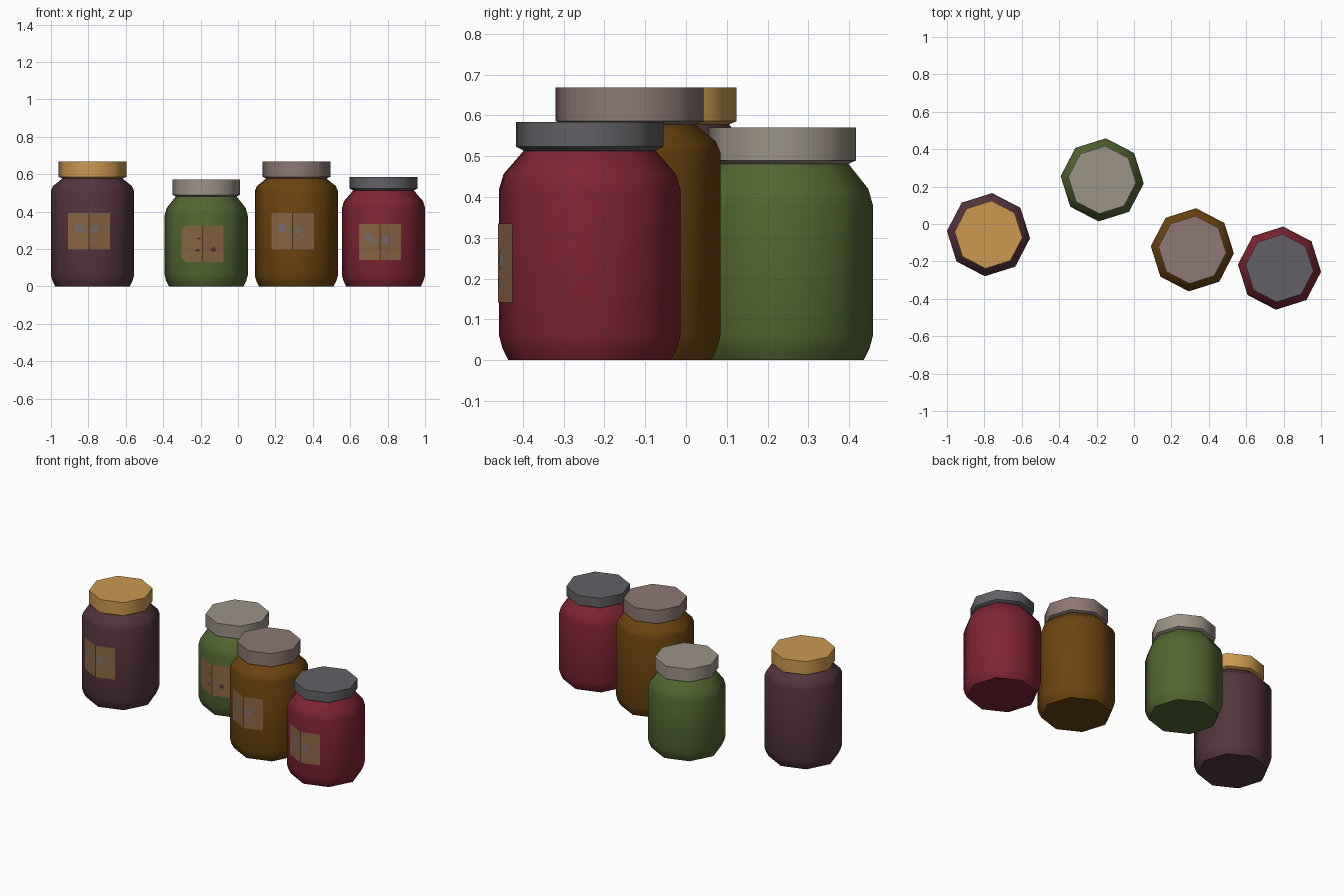
import bpy, bmesh, math

if "Cube" in bpy.data.objects:
    bpy.data.objects.remove(bpy.data.objects["Cube"])

OFF = math.radians(-5)      # twist of the octagons
R = 0.223                   # jar radius


def srgb(r, g, b):
    f = lambda c: (c / 255 / 12.92) if c < 11 else ((c / 255 + 0.055) / 1.055) ** 2.4
    return (f(r), f(g), f(b), 1)


def material(name, *rgb):
    m = bpy.data.materials.new(name)
    m.diffuse_color = srgb(*rgb)
    m.use_nodes = True
    m.node_tree.nodes["Principled BSDF"].inputs["Base Color"].default_value = m.diffuse_color
    return m


plum = material("plum", 84, 52, 60)
green = material("green", 82, 102, 49)
brown = material("brown", 106, 67, 15)
red = material("red", 126, 36, 50)
gold = material("gold", 204, 153, 79)
beige = material("beige", 156, 147, 134)
rose = material("rose", 142, 120, 115)
grey = material("grey", 98, 96, 101)
paper = material("label_tan", 138, 102, 70)
smudge = material("print_grey", 122, 113, 112)


def make_object(name, bm, mats, loc, smooth=False):
    me = bpy.data.meshes.new(name)
    bm.to_mesh(me)
    bm.free()
    ob = bpy.data.objects.new(name, me)
    ob.location = loc
    for m in mats:
        me.materials.append(m)
    bpy.context.collection.objects.link(ob)
    if smooth:
        bpy.ops.object.select_all(action='DESELECT')
        ob.select_set(True)
        bpy.context.view_layer.objects.active = ob
        bpy.ops.object.shade_smooth_by_angle(angle=math.radians(50))
    return ob


def lathe(profile):
    """Eight-sided closed solid from (radius, height) rings, bottom to top."""
    bm = bmesh.new()
    rings = [[bm.verts.new((r * math.cos(OFF + i * math.pi / 4),
                            r * math.sin(OFF + i * math.pi / 4), z)) for i in range(8)]
             for r, z in profile]
    for a, b in zip(rings, rings[1:]):
        for i in range(8):
            j = (i + 1) % 8
            bm.faces.new((a[i], a[j], b[j], b[i]))
    bm.faces.new(rings[0][::-1])
    bm.faces.new(rings[-1])
    return bm


def corner(deg):
    a = math.radians(deg)
    return R * math.cos(a), R * math.sin(a)


LEFT, MID, RIGHT = corner(-140), corner(-95), corner(-50)


def front_y(x):
    """Depth of the jar's two front facets at x."""
    end = LEFT if x < MID[0] else RIGHT
    t = (x - MID[0]) / (end[0] - MID[0])
    return MID[1] + t * (end[1] - MID[1])


def decal(name, loc, mat, polys, lift):
    """Thin paper or print following the front facets."""
    bm = bmesh.new()
    for poly in polys:
        bm.faces.new([bm.verts.new((x, front_y(x) - lift, z)) for x, z in poly])
    return make_object(name, bm, [mat], loc)


def blob(x, z, rx, rz):
    return [(x + rx * math.cos(k * math.pi / 3 + 0.3),
             z + rz * math.sin(k * math.pi / 3 + 0.3)) for k in range(6)]


def jar(name, x, y, body, lid, shoulder, neck, lid_bottom, top, label_z, prints, ink, cut=0.0):
    loc = (x, y, 0)
    # glass body
    make_object(name + "_jar_body", lathe([
        (0.200, 0), (0.215, 0.030), (R, 0.06), (R, shoulder),
        (0.212, shoulder + (neck - shoulder) * 0.4),
        (0.168, neck - 0.004), (0.155, neck + 0.012)]), [body], loc, True)
    # lid with a bevelled lower edge
    bm = lathe([(0.158, neck), (0.182, lid_bottom), (0.182, top)])
    mats = [lid]
    if lid == rose:        # pale ring around the lid's top
        mats.append(beige)
        bm.faces.ensure_lookup_table()
        ring = bmesh.ops.inset_region(bm, faces=[bm.faces[-1]], thickness=0.018)
        for f in ring["faces"]:
            f.material_index = 1
    make_object(name + "_jar_lid", bm, mats, loc, True)
    # paper label folded over the front corner
    lo, hi = label_z
    a, b, m = -0.132, 0.093, MID[0]
    decal(name + "_label", loc, paper, [
        [(a, lo + cut), (a + cut, lo), (m, lo), (m, hi), (a + cut, hi), (a, hi - cut)]
        if cut else [(a, lo), (m, lo), (m, hi), (a, hi)],
        [(m, lo), (b, lo), (b, hi), (m, hi)]], 0.003)
    # printed marks
    decal(name + "_label_print", loc, ink,
          [blob(px, lo + pz, rx, rz) for px, pz, rx, rz in prints], 0.005)


marks = [(-0.076, 0.118, 0.022, 0.026), (0.010, 0.106, 0.018, 0.026),
         (0.002, 0.050, 0.012, 0.012), (-0.042, 0.098, 0.010, 0.010)]
spots = [(0.038, 0.066, 0.017, 0.014), (-0.046, 0.062, 0.015, 0.008),
         (-0.040, 0.125, 0.012, 0.006)]

jar("plum", -0.778, -0.057, plum, gold, 0.51, 0.576, 0.586, 0.669, (0.197, 0.394), marks, smudge)
jar("green", -0.170, 0.236, green, beige, 0.38, 0.479, 0.490, 0.571, (0.131, 0.325), spots, plum, 0.022)
jar("brown", 0.312, -0.138, brown, rose, 0.51, 0.576, 0.586, 0.669, (0.197, 0.394), marks, smudge)
jar("red", 0.778, -0.236, red, grey, 0.42, 0.511, 0.524, 0.584, (0.141, 0.335), marks, smudge)
